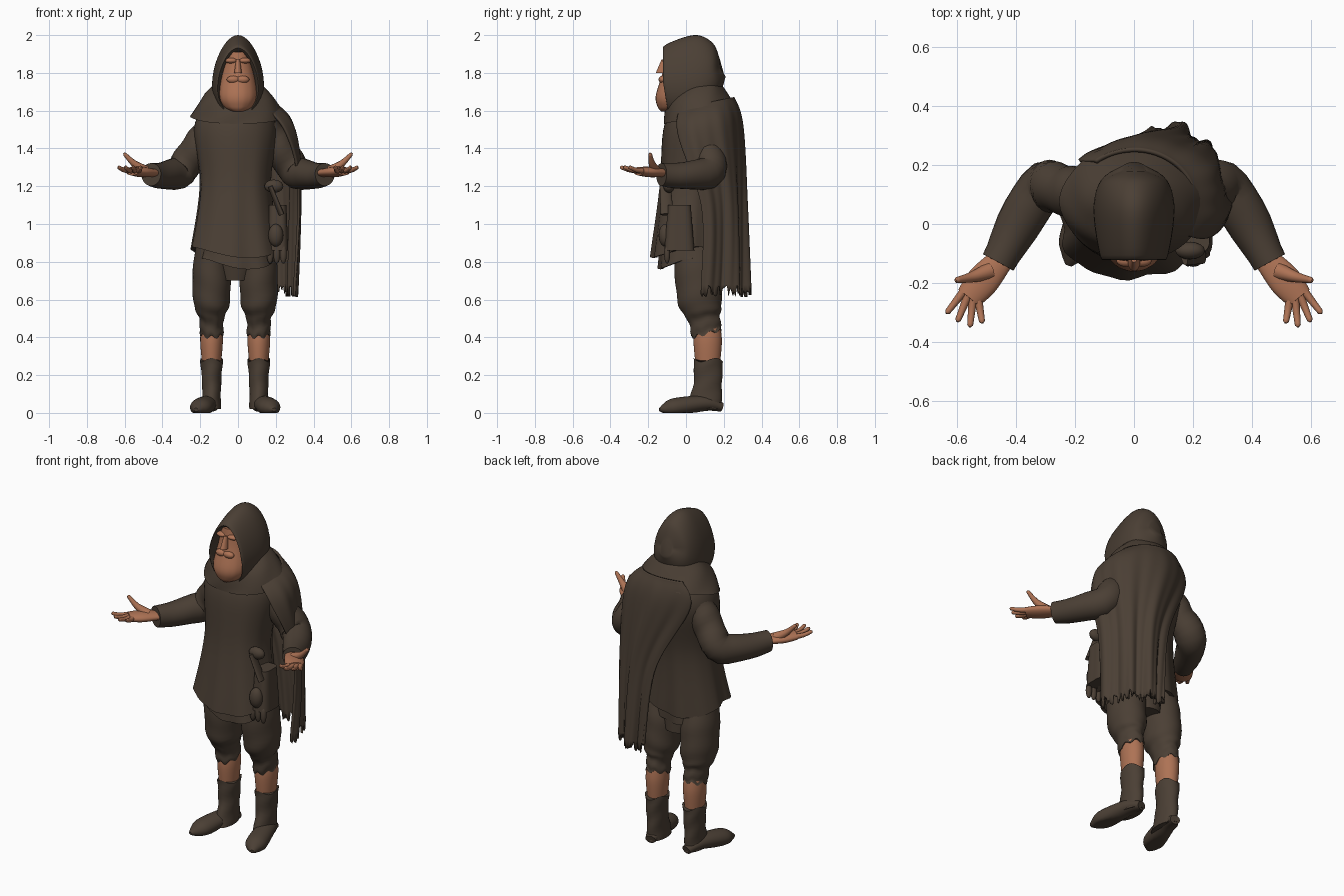
import bpy, bmesh, math, random
from mathutils import Vector

random.seed(4)
if "Cube" in bpy.data.objects:
    bpy.data.objects.remove(bpy.data.objects["Cube"])


def make_material(name, red, green, blue):
    material = bpy.data.materials.new(name)
    material.use_nodes = True
    color = (red, green, blue, 1)
    material.diffuse_color = color
    material.node_tree.nodes["Principled BSDF"].inputs["Base Color"].default_value = color
    return material


CLOTH = make_material("dark brown cloth", 0.07, 0.05, 0.035)
SKIN = make_material("warm tan skin", 0.42, 0.17, 0.09)


def spline(rows, steps=6):
    """Smooth interpolation through rows of numbers."""
    smooth, last = [], len(rows) - 1
    for i in range(last):
        before, start, end, after = (rows[max(0, min(last, j))] for j in range(i - 1, i + 3))
        for step in range(steps):
            t = step / steps
            row = []
            for a, b, c, d in zip(before, start, end, after):
                slope_in, slope_out = (c - a) / 2, (d - b) / 2
                ease = t * t * (3 - 2 * t)
                row.append(b + (c - b) * ease + slope_in * t * (1 - t) ** 2 - slope_out * t * t * (1 - t))
            smooth.append(row)
    return smooth + [list(rows[-1])]


def surface(name, rings, material, closed=True):
    """Skin a list of point rows; closed rows become a capped solid."""
    bm = bmesh.new()
    grid = [[bm.verts.new(point) for point in ring] for ring in rings]
    count = len(grid[0])
    for upper, lower in zip(grid, grid[1:]):
        for i in range(count if closed else count - 1):
            j = (i + 1) % count
            bm.faces.new((upper[i], upper[j], lower[j], lower[i]))
    if closed:
        bm.faces.new(grid[0])
        bm.faces.new(grid[-1])
    bmesh.ops.recalc_face_normals(bm, faces=bm.faces)
    return finish(name, bm, material)


def finish(name, bm, material):
    mesh = bpy.data.meshes.new(name)
    bm.to_mesh(mesh)
    bm.free()
    mesh.materials.append(material)
    mesh.polygons.foreach_set("use_smooth", [True] * len(mesh.polygons))
    mesh.set_sharp_from_angle(angle=math.radians(50))
    obj = bpy.data.objects.new(name, mesh)
    bpy.context.collection.objects.link(obj)
    return obj


def turn(count):
    return [math.tau * i / count for i in range(count)]


def no_change(angle, t):
    return 0


def column(name, profile, material, center=0, fold=no_change, lift=no_change, hem=False, count=48):
    """Upright form; the profile lists height, half width, front and back."""
    rows, rings = spline(profile), []
    for i, (z, half, front, back) in enumerate(rows):
        t = i / (len(rows) - 1)
        ring = []
        for angle in turn(count):
            radius = 1 + fold(angle, t)
            x = center + half * radius * math.cos(angle)
            y = (front + back + (back - front) * radius * math.sin(angle)) / 2
            ring.append(Vector((x, y, z + lift(angle, t))))
        rings.append(ring)
    if hem:  # turn the cloth edge inward
        middle = sum(rings[-1], Vector()) / count
        rings.append([point.lerp(middle, 0.1) for point in rings[-1]])
        rings.append([point.lerp(middle, 0.1) + Vector((0, 0, 0.04)) for point in rings[-1]])
    return surface(name, rings, material)


def tube(name, path, material, side=1, shift=0, flat=1, tip=False, fold=no_change, count=24):
    """Form along a path; the path lists x, y, z and half width."""
    rows = spline(path)
    points = [Vector((side * x + shift, y, z)) for x, y, z, radius in rows]
    radii = [row[-1] for row in rows]
    if tip:  # rounded end
        points.append(points[-1] + (points[-1] - points[-2]).normalized() * radii[-1] * 0.7)
        radii.append(radii[-1] * 0.4)
    rings = []
    for i, point in enumerate(points):
        ahead = points[min(i + 1, len(points) - 1)] - points[max(i - 1, 0)]
        across = ahead.cross(Vector((0, 0, 1))).normalized()
        up = across.cross(ahead).normalized() * flat
        ring = []
        for angle in turn(count):
            radius = radii[i] * (1 + fold(angle, i / len(points)))
            corner = point + radius * (across * math.cos(angle) + up * math.sin(angle))
            corner.z = max(corner.z, 0)
            ring.append(corner)
        rings.append(ring)
    return surface(name, rings, material)


def blob(name, center, size, material):
    bm = bmesh.new()
    bmesh.ops.create_uvsphere(bm, u_segments=16, v_segments=10, radius=1)
    bmesh.ops.scale(bm, vec=size, verts=bm.verts)
    bmesh.ops.translate(bm, vec=center, verts=bm.verts)
    return finish(name, bm, material)


# Tunic, cinched at the waist and flaring to a squarish pleated hem
def pleats(angle, t):
    return t * t * (0.03 * math.sin(7 * angle + 1) + 0.02 * math.sin(11 * angle) - 0.03 * math.cos(4 * angle))


def uneven_hem(angle, t):
    return 0.03 * t ** 3 * math.sin(2 * angle + 1)


column("tunic", [(1.65, .15, -.06, .2), (1.5, .22, -.12, .26), (1.2, .19, -.14, .2), (.85, .24, -.19, .2)],
       CLOTH, center=-0.015, fold=pleats, lift=uneven_hem, hem=True)
column("under_tunic", [(.95, .18, -.13, .16), (.79, .2, -.15, .17)], CLOTH,
       fold=pleats, lift=uneven_hem, hem=True)

# Cowl over the shoulders, higher at the back
column("cowl", [(1.76, .09, -.04, .14), (1.68, .18, -.1, .2), (1.57, .25, -.12, .27)], CLOTH, hem=True,
       fold=lambda angle, t: 0.015 * math.sin(6 * angle + 8 * t),
       lift=lambda angle, t: 0.04 * math.sin(angle))

# Hood, lofted front to back with an egg-shaped opening
hood_rings = []
hood_profile = [(-.06, 1.6, 1.9, .09), (-.12, 1.57, 1.94, .11), (.04, 1.55, 2, .135),
                (.14, 1.67, 1.96, .11), (.18, 1.78, 1.87, .04)]
for y, low, high, half in spline(hood_profile):
    hood_rings.append([(half * math.cos(angle) * (1 - 0.2 * math.sin(angle)),
                        y + 0.03 * max(0, -math.sin(angle)),
                        (low + high + (high - low) * math.sin(angle)) / 2) for angle in turn(40)])
surface("hood", hood_rings, CLOTH)

# Face and long rounded beard
column("face_and_beard", [(1.91, .065, -.11, .05), (1.8, .085, -.125, .05), (1.68, .1, -.16, .03),
                          (1.62, .075, -.15, 0), (1.595, .03, -.13, -.04)],
       SKIN, fold=lambda angle, t: 0.01 * t * math.sin(14 * angle))
column("nose", [(1.87, .01, -.13, -.1), (1.8, .02, -.16, -.1)], SKIN)

for side, label in ((-1, "right"), (1, "left")):
    blob(label + "_brow", (side * 0.035, -0.1, 1.865), (.035, .025, .015), SKIN)
    blob(label + "_moustache", (side * 0.025, -0.125, 1.765), (.035, .02, .02), SKIN)

    # Sleeves with soft wrinkles
    tube(label + "_sleeve", [(.14, .1, 1.5, .09), (.22, .11, 1.4, .085), (.32, .11, 1.27, .085), (.46, -.13, 1.26, .06)],
         CLOTH, side, fold=lambda angle, t: 0.04 * math.sin(26 * t + 2 * math.sin(angle)))

    # Open hand, palm up, with fanned fingers
    tube(label + "_palm", [(.44, -.11, 1.27, .04), (.51, -.19, 1.275, .055), (.56, -.25, 1.28, .045)],
         SKIN, side, flat=0.5)
    for i, finger in enumerate(("index", "middle", "ring", "little")):
        root, heading = math.radians(-36 - 12 * i), math.radians(-52 - 16 * i)
        x, y = 0.5 + 0.09 * math.cos(root), -0.17 + 0.09 * math.sin(root)
        reach = 0.075 if finger == "little" else 0.095
        path = [(x + along * reach * math.cos(heading), y + along * reach * math.sin(heading),
                 1.28 + 0.02 * along * along, 0.015 - 0.005 * along) for along in (-0.2, 0.5, 1)]
        tube(f"{label}_{finger}_finger", path, SKIN, side, tip=True, count=12)
    tube(label + "_thumb", [(.49, -.16, 1.28, .03), (.55, -.18, 1.32, .018), (.6, -.19, 1.37, .01)],
         SKIN, side, tip=True, count=12)

    # Baggy breeches, bare shin and boot
    stance = side * 0.125 - 0.015
    column(label + "_breeches", [(.9, .08, -.06, .14), (.75, .1, -.06, .18), (.58, .095, -.04, .19),
                                 (.5, .065, .01, .18), (.42, .062, .03, .19)],
           CLOTH, stance, hem=True,
           fold=lambda angle, t: 0.05 * t * math.sin(30 * t + 2 * math.sin(angle + side)),
           lift=lambda angle, t: 0.02 * t * math.sin(angle) + 0.01 * t ** 4 * math.sin(7 * angle))
    column(label + "_shin", [(.47, .055, .05, .18), (.38, .06, .04, .19), (.26, .05, .05, .18)], SKIN, stance)
    column(label + "_boot_shaft", [(.28, .06, .04, .195), (.15, .05, .04, .19), (.02, .05, 0, .19)], CLOTH, stance,
           fold=lambda angle, t: 0.03 * math.sin(16 * t + 2 * angle),
           lift=lambda angle, t: 0.01 * (1 - t) * math.sin(3 * angle))
    tube(label + "_boot_foot", [(.12, .19, .03, .03), (.14, .1, .05, .05), (.18, -.06, .03, .06), (.2, -.12, .02, .03)],
         CLOTH, side, shift=-0.015, flat=0.8, tip=True)
column("breeches_seat", [(.9, .17, -.08, .16), (.7, .09, -.03, .16)], CLOTH, center=-0.015)

# Cape over the left shoulder: arcs from its front edge round the back
cape_profile = [(1.63, 0, .2, .17, -40, 130), (1.5, .03, .27, .21, -35, 140),
                (1.1, .1, .22, .23, 0, 115), (.65, .12, .18, .25, 0, 110)]
cape_rows = spline(cape_profile, 10)
columns = 80
sheet = []
for i, (z, center, wide, deep, start, end) in enumerate(cape_rows):
    t = i / (len(cape_rows) - 1)
    row = []
    for j in range(columns):
        angle = math.radians(start + (end - start) * j / (columns - 1))
        ripple = 1 + t * (0.07 * math.sin(j / 4) + 0.02 * math.sin(j / 1.5 + 4 * t))
        fringe = random.uniform(-0.04, 0.03) if t == 1 else 0
        row.append((center + wide * ripple * math.cos(angle), 0.08 + deep * ripple * math.sin(angle),
                    z + fringe + 0.04 * (1 - t) * math.sin(angle)))
    sheet.append(row)
cape = surface("cape", sheet, CLOTH, closed=False)
thickness = cape.modifiers.new("thickness", "SOLIDIFY")
thickness.thickness = 0.014
thickness.offset = 0

# Belt knot, flask and pouch at the left hip
blob("belt_knot", (.19, -.09, 1.2), (.05, .03, .035), CLOTH)
tube("belt_tail", [(.17, -.11, 1.2, .03), (.23, -.1, 1.05, .035)], CLOTH, flat=0.4)
blob("flask_body", (.2, -.11, .94), (.04, .035, .06), CLOTH)
column("flask_neck", [(1.1, .025, -.14, -.09), (1.06, .015, -.13, -.1), (.97, .03, -.14, -.08)], CLOTH)
column("pouch", [(1.1, .05, -.1, .03), (.86, .06, -.12, .05)], CLOTH, center=0.21,
       fold=lambda angle, t: -0.08 * math.cos(4 * angle))
for i in range(3):
    blob("pouch_tassel", (0.17 + 0.035 * i, -0.1, 0.84), (.018, .016, .05), CLOTH)
